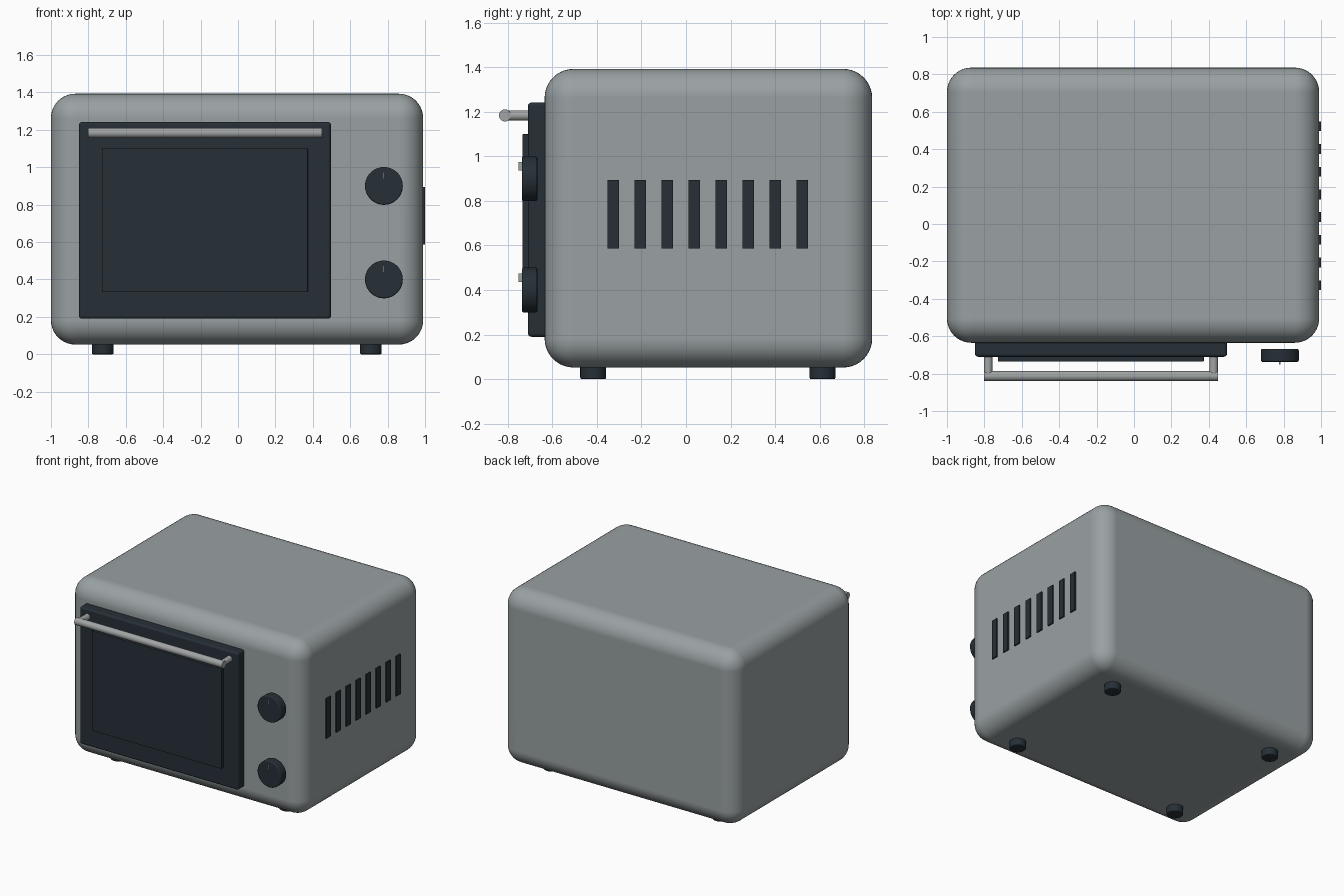
import bpy, bmesh, math
from mathutils import Matrix, Vector

if "Cube" in bpy.data.objects:
    bpy.data.objects.remove(bpy.data.objects["Cube"])


def material(name, rgb):
    m = bpy.data.materials.new(name)
    m.diffuse_color = (*rgb, 1)
    m.use_nodes = True
    m.node_tree.nodes["Principled BSDF"].inputs["Base Color"].default_value = m.diffuse_color
    return m


GREY = material("body grey", (0.32, 0.355, 0.365))
DARK = material("dark slate", (0.019, 0.029, 0.038))
STEEL = material("handle steel", (0.36, 0.375, 0.375))


def finish(name, bm, mat, bevel, segments):
    if bevel:
        edges = [e for e in bm.edges if e.calc_face_angle(0) > 0.7]
        bmesh.ops.bevel(bm, geom=edges, offset=bevel, segments=segments,
                        profile=0.5, affect='EDGES', clamp_overlap=True)
    mesh = bpy.data.meshes.new(name)
    bm.to_mesh(mesh)
    bm.free()
    mesh.materials.append(mat)
    ob = bpy.data.objects.new(name, mesh)
    bpy.context.collection.objects.link(ob)
    bpy.ops.object.select_all(action='DESELECT')
    ob.select_set(True)
    bpy.context.view_layer.objects.active = ob
    bpy.ops.object.shade_smooth_by_angle(angle=math.radians(35))
    if bevel:
        wn = ob.modifiers.new("flat faces", 'WEIGHTED_NORMAL')
        wn.keep_sharp = True
    return ob


def box(name, mat, lo, hi, bevel=0, segments=4):
    lo, hi = Vector(lo), Vector(hi)
    bm = bmesh.new()
    bmesh.ops.create_cube(bm, size=1, matrix=Matrix.Translation((lo + hi) / 2)
                          @ Matrix.Diagonal((*(hi - lo), 1)))
    return finish(name, bm, mat, bevel, segments)


def rod(name, mat, a, b, radius, sides=32, bevel=0):
    a, b = Vector(a), Vector(b)
    turn = (b - a).to_track_quat('Z', 'Y').to_matrix().to_4x4()
    bm = bmesh.new()
    bmesh.ops.create_cone(bm, cap_ends=True, segments=sides, radius1=radius,
                          radius2=radius, depth=(b - a).length,
                          matrix=Matrix.Translation((a + b) / 2) @ turn)
    return finish(name, bm, mat, bevel, 3)


# Rounded housing
box("body", GREY, (-1.0, -0.635, 0.052), (0.99, 0.836, 1.393), 0.13, 10)

# Door with a raised window panel
box("door", DARK, (-0.85, -0.71, 0.19), (0.497, -0.62, 1.242), 0.016)
box("door_window", DARK, (-0.728, -0.735, 0.332), (0.373, -0.70, 1.10), 0.004, 2)

# Handle bar on two posts
rod("handle_bar", STEEL, (-0.803, -0.813, 1.184), (0.45, -0.813, 1.184), 0.027)
for side, x in (("left", -0.78), ("right", 0.426)):
    rod("handle_post_" + side, STEEL, (x, -0.813, 1.184), (x, -0.70, 1.184), 0.023)

# Control knobs with pointer marks
for place, z in (("upper", 0.9), ("lower", 0.4)):
    rod("knob_" + place, DARK, (0.78, -0.668, z), (0.78, -0.737, z), 0.101, 48, 0.008)
    box("knob_pointer_" + place, STEEL, (0.776, -0.752, z + 0.037),
        (0.784, -0.736, z + 0.075))

# Vent slots on the right side
for i in range(8):
    y = -0.327 + i * 0.1213
    box(f"vent_{i + 1}", DARK, (0.98, y - 0.026, 0.587), (1.0, y + 0.026, 0.893))

# Feet
for fx, x in (("left", -0.723), ("right", 0.71)):
    for fy, y in (("front", -0.417), ("back", 0.613)):
        rod(f"foot_{fy}_{fx}", DARK, (x, y, 0), (x, y, 0.06), 0.058, 32, 0.007)
